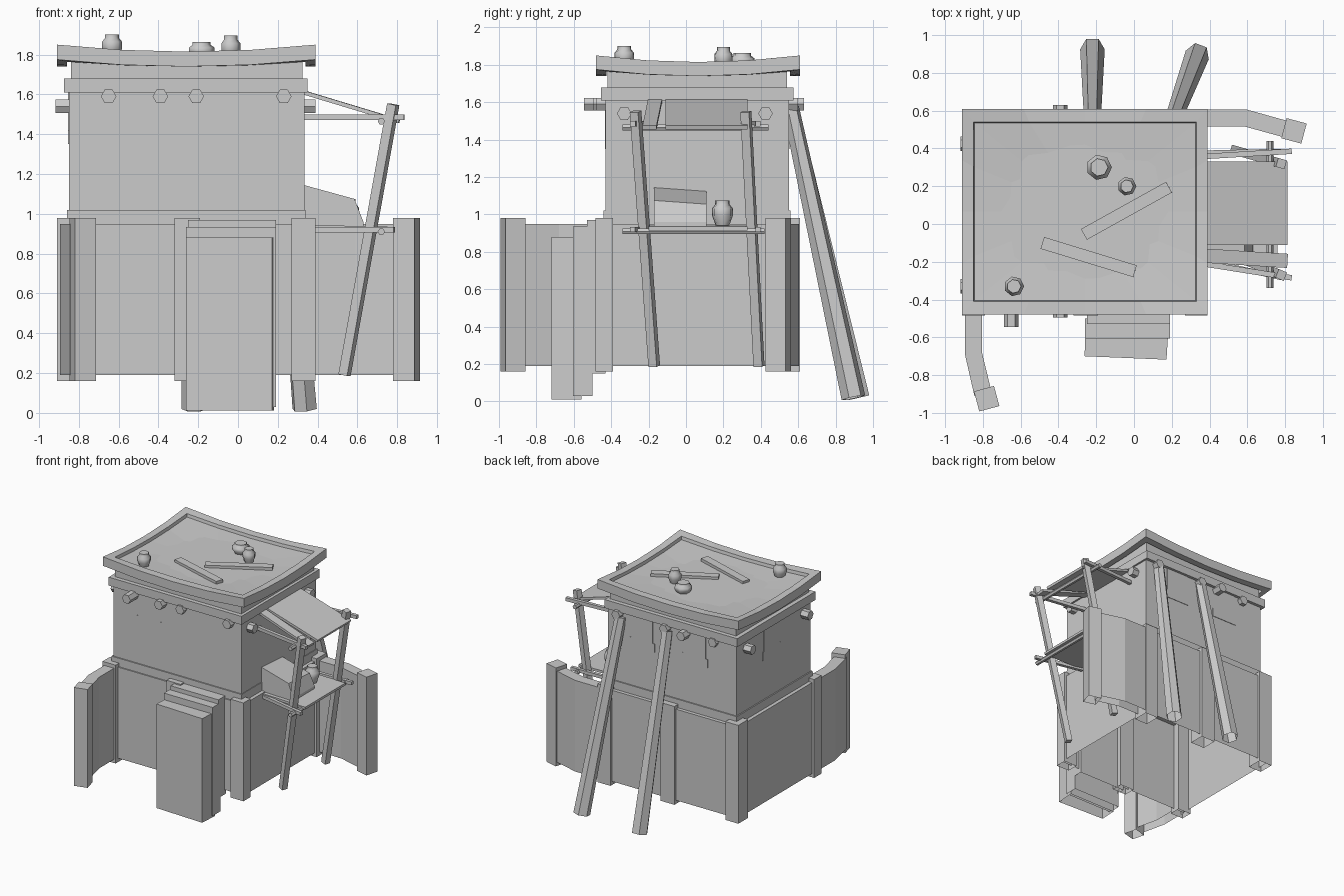
import bpy, bmesh
from math import pi, cos, sin, radians
from mathutils import Vector, Matrix

if "Cube" in bpy.data.objects:
    bpy.data.objects.remove(bpy.data.objects["Cube"])


def finish(name, bm, smooth=False):
    bmesh.ops.recalc_face_normals(bm, faces=bm.faces)
    me = bpy.data.meshes.new(name)
    bm.to_mesh(me)
    bm.free()
    for p in me.polygons:
        p.use_smooth = smooth and len(p.vertices) == 4
    ob = bpy.data.objects.new(name, me)
    bpy.context.collection.objects.link(ob)
    return ob


def loft(name, rings, cap0=True, cap1=True, smooth=False):
    """Skin a list of closed rings of points."""
    bm = bmesh.new()
    rs = [[bm.verts.new(p) for p in r] for r in rings]
    n = len(rs[0])
    for a, b in zip(rs, rs[1:]):
        for i in range(n):
            j = (i + 1) % n
            bm.faces.new((a[i], a[j], b[j], b[i]))
    if cap0:
        bm.faces.new(rs[0][::-1])
    if cap1:
        bm.faces.new(rs[-1])
    return finish(name, bm, smooth)


def prism(name, pts, z0, z1, bottom=True):
    return loft(name, [[(x, y, z) for x, y in pts] for z in (z0, z1)], cap0=bottom)


def box(name, x0, x1, y0, y1, z0, z1, bottom=True):
    return prism(name, [(x0, y0), (x1, y0), (x1, y1), (x0, y1)], z0, z1, bottom)


def beam(name, p, q, r0, r1=None, n=6, turn=0.0, open_end=False):
    """Straight n-sided pole from p to q, optionally tapered."""
    p, q = Vector(p), Vector(q)
    rot = (q - p).to_track_quat('Z', 'Y').to_matrix()
    ring = lambda c, r: [c + rot @ Vector((r * cos(turn + 2 * pi * i / n), r * sin(turn + 2 * pi * i / n), 0))
                         for i in range(n)]
    return loft(name, [ring(p, r0), ring(q, r1 or r0)], cap1=not open_end)


def plank(name, p, q, width, thick):
    """Flat board from p to q with a level cross-axis."""
    p, q = Vector(p), Vector(q)
    d = (q - p).normalized()
    s = d.cross(Vector((0, 0, 1))).normalized() * width / 2
    u = s.normalized().cross(d) * thick / 2
    return loft(name, [[c - s - u, c + s - u, c + s + u, c - s + u] for c in (p, q)])


def jar(name, x, y, z, r, h):
    prof = [(.65, 0), (1, .4), (1, .68), (.7, .84), (.7, 1)]
    return loft(name, [[(x + a * r * cos(i * pi / 3.5), y + a * r * sin(i * pi / 3.5), z + b * h)
                        for i in range(7)] for a, b in prof], smooth=True)


# Lower storey, tower and its cornice
box("lower_walls", -.89, .37, -.45, .59, .19, .95, False)
box("tower_skirt", -.86, .34, -.44, .56, .95, 1.02)
box("tower", -.85, .335, -.43, .55, .95, 1.62)
box("cornice", -.875, .35, -.455, .575, 1.61, 1.68)
box("roof_neck", -.84, .325, -.42, .54, 1.68, 1.785)

# Sagging roof slab with rim and sunken floor
def sag(x, y):
    u, v = (x + .26) / .65, (y - .065) / .545
    return .035 * (1 - u * u * v * v)

def roof_ring(hx, hy, z, n=4):
    c = [(-1, -1), (1, -1), (1, 1), (-1, 1)]
    out = []
    for k in range(4):
        (ax, ay), (bx, by) = c[k], c[(k + 1) % 4]
        for i in range(n):
            x = -.26 + hx * (ax + (bx - ax) * i / n)
            y = .065 + hy * (ay + (by - ay) * i / n)
            out.append((x, y, z - sag(x, y)))
    return out

loft("roof_slab", [roof_ring(.60, .49, 1.775), roof_ring(.65, .545, 1.775), roof_ring(.65, .545, 1.85),
                   roof_ring(.59, .475, 1.85), roof_ring(.585, .47, 1.825), roof_ring(.3, .24, 1.815)],
     cap0=False)

# Buttress pillars of the lower storey
for x0, x1 in ((-.91, -.79), (-.32, -.19), (.27, .39)):
    box("front_pillar", x0, x1, -.485, -.39, .16, .98, False)
    box("back_pillar", x0, x1, .48, .61, .16, .98, False)

# Curled yard walls with end posts
def post(name, x, y, ang):
    c, s = cos(radians(ang)) * .055, sin(radians(ang)) * .055
    prism(name, [(x + a * c - b * s, y + a * s + b * c) for a, b in ((-1, -1), (1, -1), (1, 1), (-1, 1))],
          .16, .98, False)

prism("front_left_curl_wall", [(-.895, -.45), (-.895, -.69), (-.845, -.91), (-.755, -.885),
                               (-.805, -.68), (-.805, -.45)], .19, .95, False)
post("front_left_end_post", -.78, -.925, 15)
prism("back_right_curl_wall", [(.36, .515), (.59, .515), (.79, .46), (.815, .545), (.6, .605), (.36, .605)],
      .19, .95, False)
post("back_right_end_post", .847, .493, -15)

# Entrance steps
box("top_step", -.25, .19, -.53, -.43, .15, .97, False)
box("middle_step", -.26, .19, -.605, -.5, .03, .935, False)
prism("front_step", [(-.262, -.7), (.172, -.718), (.182, -.56), (-.256, -.56)], .012, .88, False)

# Roof beam ends poking out of the tower
for x, yf, yb in ((-.65, -.545, .5), (-.39, -.495, .63), (-.21, -.47, .6), (.23, -.48, .6)):
    beam("front_beam_end", (x, -.4, 1.59), (x, yf, 1.59), .039)
    beam("back_beam_end", (x, .5, 1.59), (x, max(yb, .585), 1.59), .039)
for y in (-.33, .425):
    beam("left_beam_end", (-.8, y, 1.54), (-.918, y, 1.54), .039)
    beam("right_beam_end", (.3, y, 1.54), (.39, y, 1.54), .039)

# Stepped window panels
def window(name, loc, ang):
    half = [(.118, 1.35), (.118, 1.42), (.1, 1.42), (.1, 1.61)]
    pts = [(-x, z) for x, z in half] + half[::-1]
    ob = loft(name, [[(x, d, z) for x, z in pts] for d in (.02, -.004)])
    ob.data.transform(Matrix.Translation((*loc, 0)) @ Matrix.Rotation(radians(ang), 4, 'Z'))

window("front_window", (-.517, -.43), 0)
window("back_window", (-.47, .55), 180)
window("back_window", (.02, .55), 180)
window("left_window", (-.85, .09), -90)

# Leaning props behind the house
beam("back_prop", (-.22, .56, 1.57), (-.22, .925, .02), .045, .065, open_end=True)
beam("back_prop", (.21, .56, 1.57), (.335, .895, .02), .045, .065, open_end=True)

# Scaffold on the right side
Q = pi / 4
for yt, yb, y0, y1 in ((-.27, -.17, -.205, -.285), (.32, .39, .355, .385)):
    beam("scaffold_leg", (.78, yt, 1.55), (.535, yb, .19), .034, n=4, turn=Q)
    beam("awning_rail", (.33, y0, 1.485), (.835, y1, 1.485), .02, n=4, turn=Q)
    beam("shelf_rail", (.33, y0 + .02, .92), (.785, y1, .92), .019, n=4, turn=Q)
for z, y1 in ((1.465, .44), (.91, .42)):
    beam("cross_rail", (.72, -.34, z), (.72, y1, z), .018, n=6)
plank("awning", (.33, .11, 1.61), (.81, .11, 1.465), .44, .02)
plank("awning_board", (.33, -.165, 1.61), (.81, -.195, 1.465), .075, .02)
plank("shelf", (.33, .065, .935), (.76, .065, .925), .53, .02)

# Goods on the shelf
side = [(.33, .935), (.63, .935), (.63, .96), (.585, 1.075), (.33, 1.145)]
loft("crate", [[(x, -.17, z) for x, z in side], [(x, .11, z - .02 * (z > 1)) for x, z in side]])
jar("shelf_jar", .55, .195, .94, .057, .135)

# Jars and loose boards on the roof
jar("roof_jar", -.635, -.33, 1.785, .053, .117)
jar("roof_jar", -.185, .3, 1.775, .068, .088)
jar("roof_jar", -.038, .2, 1.775, .05, .12)
plank("roof_board", (-.265, -.055, 1.79), (.185, .195, 1.795), .065, .03)
plank("roof_board", (-.485, -.1, 1.79), (.005, -.25, 1.795), .065, .03)
